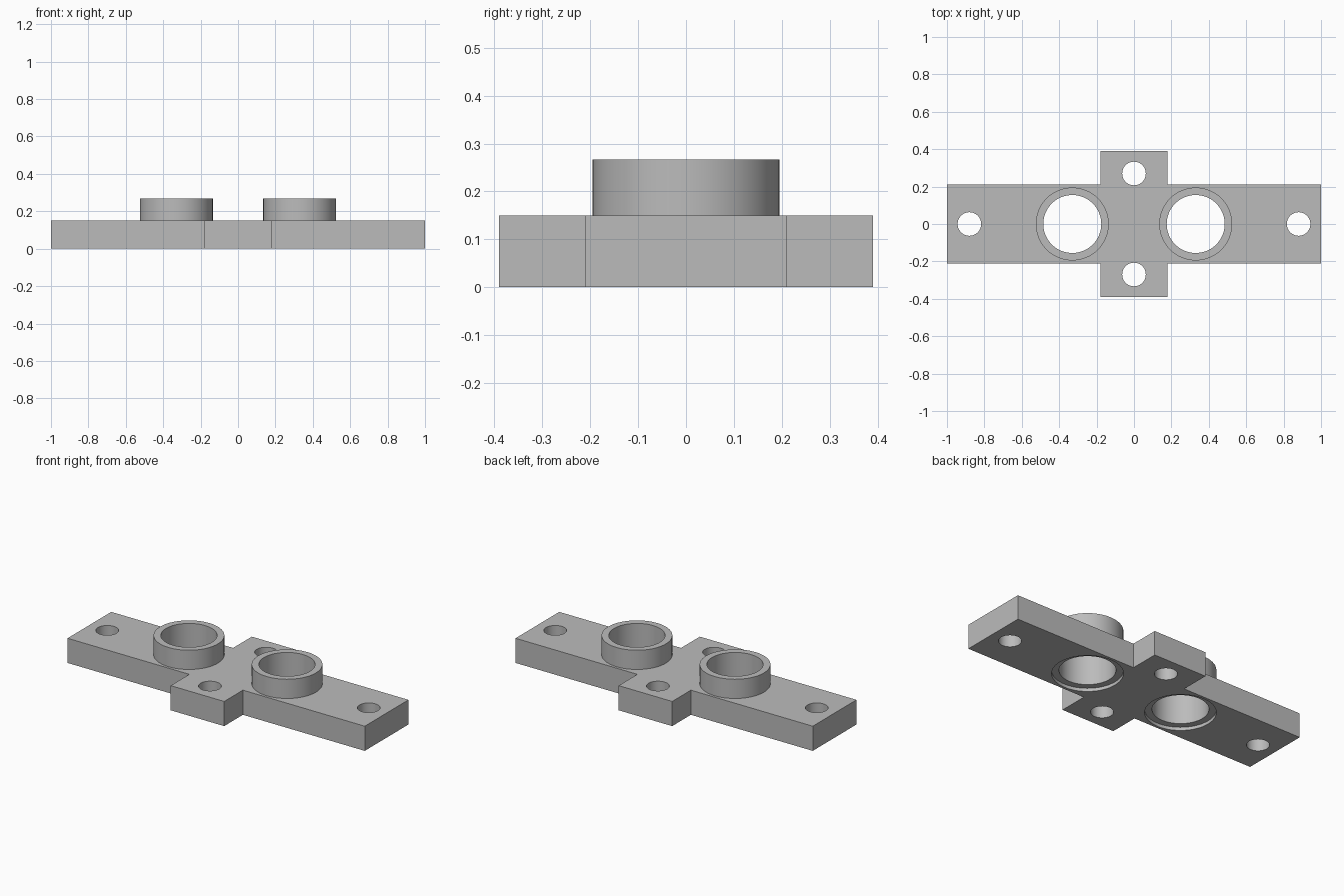
import bpy
import math

cube = bpy.data.objects.get("Cube")
if cube:
    bpy.data.objects.remove(cube, do_unlink=True)

grey = bpy.data.materials.new("plain_grey")
grey.use_nodes = True
grey.diffuse_color = (0.5, 0.5, 0.5, 1)
grey.node_tree.nodes["Principled BSDF"].inputs["Base Color"].default_value = (0.5, 0.5, 0.5, 1)

THICK, TOP, RECESS = 0.15, 0.267, 0.02
BORE, COLLAR = 0.155, 0.195
LONG, WIDE, TAB_X, TAB_Y = 1.0, 0.21, 0.18, 0.39


def circle(x, y, radius, sides=64):
    return [(x + radius * math.cos(math.tau * i / sides),
             y + radius * math.sin(math.tau * i / sides)) for i in range(sides)]


def extrude_profile(name, outlines, z0, z1):
    """Fill the outer outline minus the inner ones and extrude it from z0 to z1."""
    curve = bpy.data.curves.new(name, 'CURVE')
    curve.dimensions = '2D'
    curve.fill_mode = 'BOTH'
    curve.extrude = (z1 - z0) / 2
    for points in outlines:
        spline = curve.splines.new('POLY')
        spline.points.add(len(points) - 1)
        for p, (x, y) in zip(spline.points, points):
            p.co = (x, y, 0, 1)
        spline.use_cyclic_u = True
    obj = bpy.data.objects.new(name, curve)
    obj.location.z = (z0 + z1) / 2
    bpy.context.collection.objects.link(obj)
    bpy.ops.object.select_all(action='DESELECT')
    obj.select_set(True)
    bpy.context.view_layer.objects.active = obj
    bpy.ops.object.convert(target='MESH')
    obj = bpy.context.object
    obj.data.materials.clear()
    obj.data.materials.append(grey)
    # Weld the caps to the walls
    bpy.ops.object.mode_set(mode='EDIT')
    bpy.ops.mesh.select_all(action='SELECT')
    bpy.ops.mesh.remove_doubles(threshold=0.0001)
    bpy.ops.mesh.normals_make_consistent(inside=False)
    bpy.ops.object.mode_set(mode='OBJECT')
    bpy.ops.object.shade_smooth_by_angle(angle=math.radians(30))
    return obj


# Cross-shaped plate with four screw holes and two collar seats
quarter = [(LONG, WIDE), (TAB_X, WIDE), (TAB_X, TAB_Y)]
right_half = quarter + [(x, -y) for x, y in reversed(quarter)]
cross = ([(x, y) for x, y in quarter] + [(-x, y) for x, y in reversed(quarter)]
         + [(-x, -y) for x, y in quarter] + [(x, -y) for x, y in reversed(quarter)])
holes = [circle(s * 0.88, 0, 0.063) for s in (-1, 1)]
holes += [circle(0, s * 0.27, 0.063) for s in (-1, 1)]
seats = [circle(s * 0.33, 0, COLLAR) for s in (-1, 1)]
extrude_profile("base_plate", [cross] + holes + seats, 0, THICK)

# Collars set into the plate, slightly recessed underneath
for side, s in (("left", 1), ("right", -1)):
    extrude_profile(side + "_collar",
                    [circle(s * 0.33, 0, COLLAR), circle(s * 0.33, 0, BORE)], RECESS, TOP)
